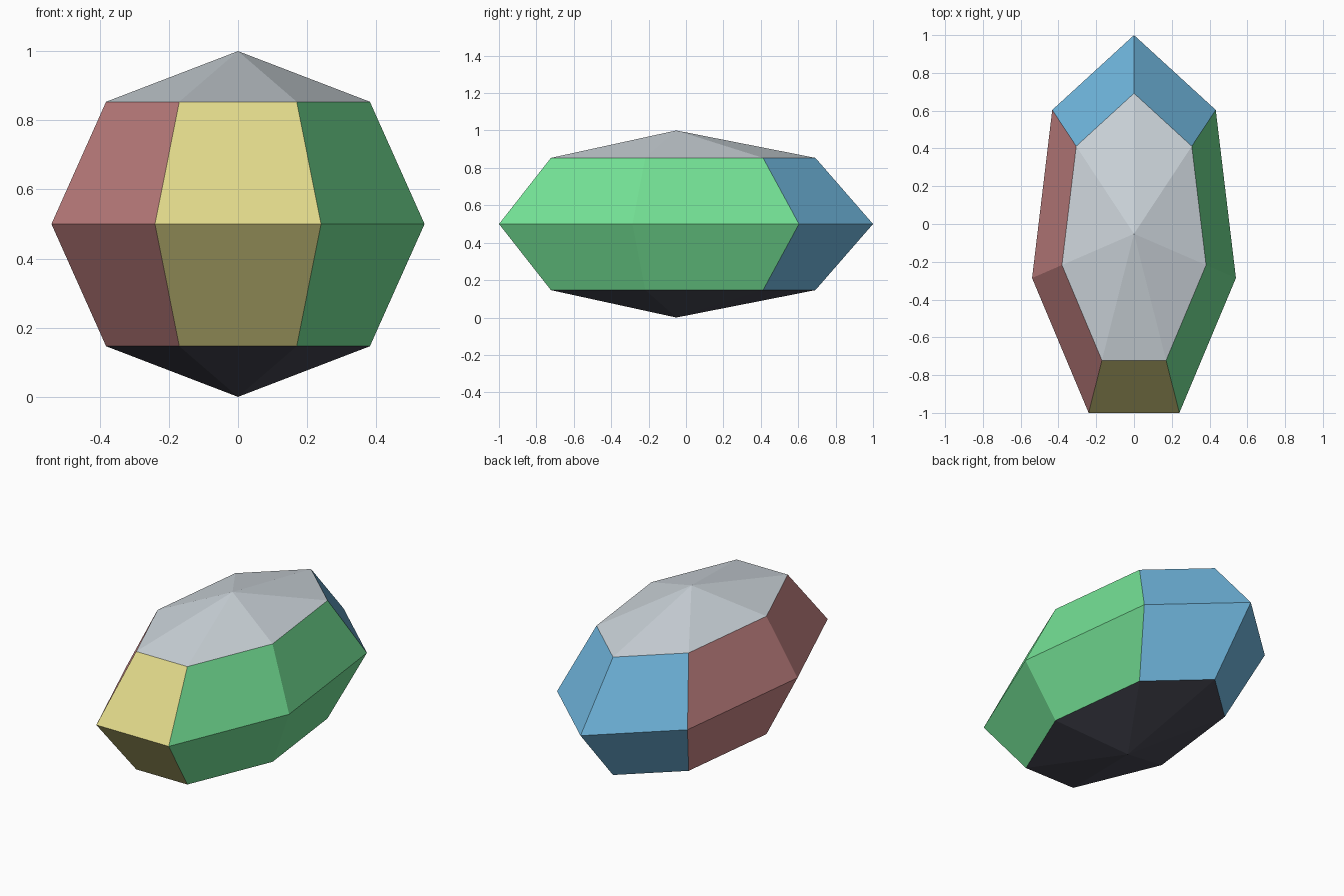
import bpy, bmesh, math

if "Cube" in bpy.data.objects:
    bpy.data.objects.remove(bpy.data.objects["Cube"])

SIDES = 7
RX, RY, RZ = 0.5535, 1.052, 0.5
CY, CZ = -0.052, 0.5


def srgb(*rgb):
    lin = [((c / 255 + 0.055) / 1.055) ** 2.4 for c in rgb]
    return (*lin, 1.0)


colours = [
    ("pale_grey_top", srgb(205, 213, 219)),
    ("dark_bottom", srgb(74, 75, 87)),
    ("yellow_front", srgb(225, 217, 138)),
    ("green_right", srgb(115, 224, 148)),
    ("red_left", srgb(200, 133, 133)),
    ("blue_back", srgb(111, 181, 220)),
]

# Low-poly ellipsoid: two poles and three seven-sided rings
bm = bmesh.new()
rings = []
for lat in (-45, 0, 45):
    r, z = math.cos(math.radians(lat)), math.sin(math.radians(lat))
    ring = []
    for i in range(SIDES):
        a = math.pi / 2 + 2 * math.pi * i / SIDES
        ring.append(bm.verts.new((RX * r * math.cos(a), CY + RY * r * math.sin(a), CZ + RZ * z)))
    rings.append(ring)
bottom = bm.verts.new((0, CY, 0))
top = bm.verts.new((0, CY, 2 * RZ))

# Column colour around the body, counter-clockwise from the back point
column = [5, 4, 4, 2, 3, 3, 5]
for i in range(SIDES):
    j = (i + 1) % SIDES
    bm.faces.new((bottom, rings[0][j], rings[0][i])).material_index = 1
    bm.faces.new((rings[2][i], rings[2][j], top)).material_index = 0
    for lo, hi in zip(rings, rings[1:]):
        bm.faces.new((lo[i], lo[j], hi[j], hi[i])).material_index = column[i]

bmesh.ops.recalc_face_normals(bm, faces=bm.faces[:])
mesh = bpy.data.meshes.new("faceted_body")
bm.to_mesh(mesh)
bm.free()

for name, colour in colours:
    mat = bpy.data.materials.new(name)
    mat.diffuse_color = colour
    mat.use_nodes = True
    mat.node_tree.nodes["Principled BSDF"].inputs["Base Color"].default_value = mat.diffuse_color
    mesh.materials.append(mat)
bpy.context.collection.objects.link(bpy.data.objects.new("faceted_body", mesh))
